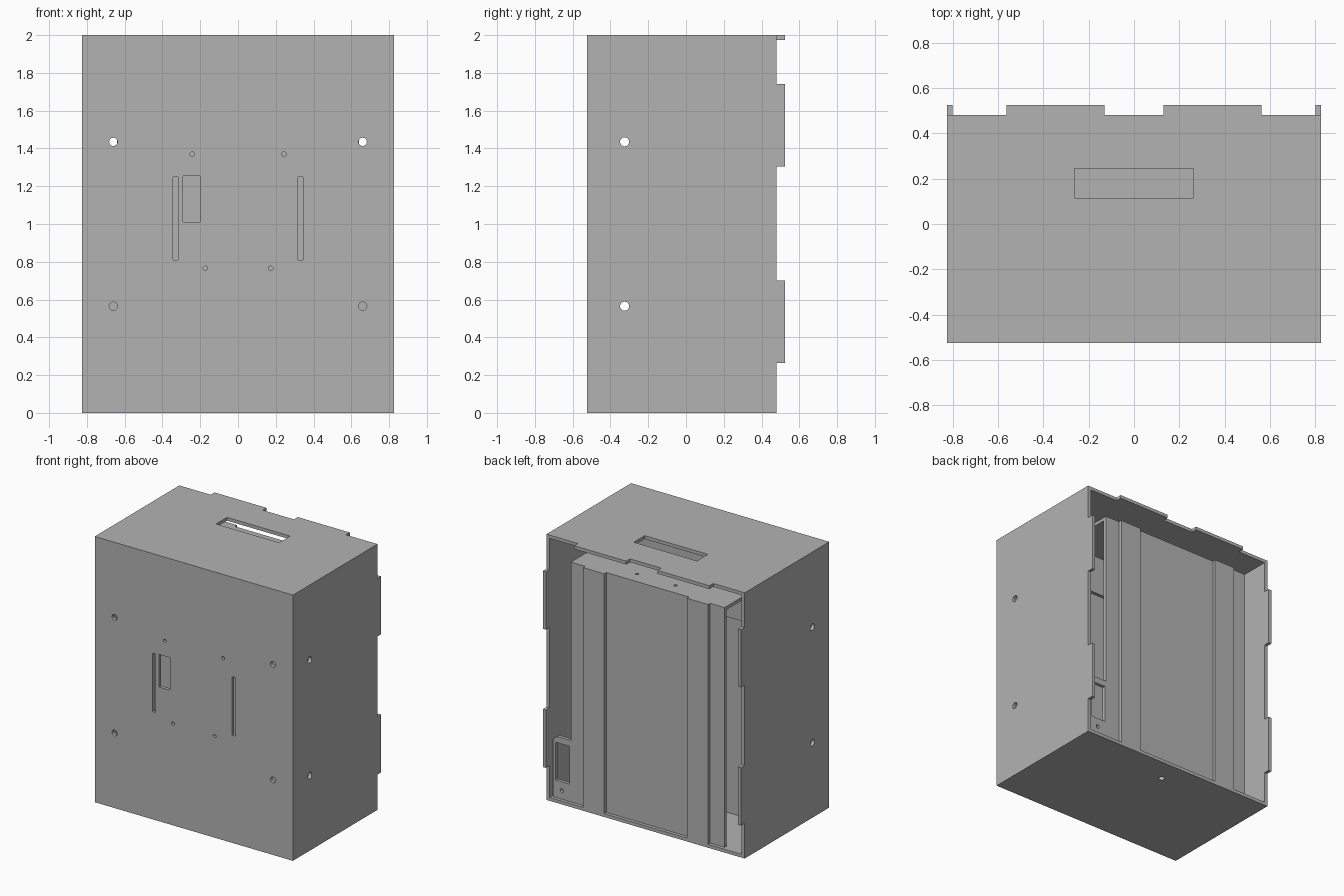
import bpy
import math
from mathutils import Matrix

if "Cube" in bpy.data.objects:
    bpy.data.objects.remove(bpy.data.objects["Cube"], do_unlink=True)

GREY = (0.45, 0.45, 0.45, 1)
grey = bpy.data.materials.new("sheet_grey")
grey.use_nodes = True
grey.diffuse_color = GREY
grey.node_tree.nodes["Principled BSDF"].inputs["Base Color"].default_value = GREY

# Half width, front, back, height and sheet thickness of the case
W, F, B, H, T = 0.825, -0.525, 0.48, 2.0, 0.025
TAB = 0.045


def rect(a0, a1, b0, b1):
    return [(a0, b0), (a1, b0), (a1, b1), (a0, b1)]


def circle(a, b, r, n=24):
    return [(a + r * math.cos(2 * math.pi * i / n),
             b + r * math.sin(2 * math.pi * i / n)) for i in range(n)]


def panel(name, axis, lo, hi, outline, holes=()):
    """Flat sheet across an axis, cut out of a filled 2D profile."""
    curve = bpy.data.curves.new(name, "CURVE")
    curve.dimensions = "2D"
    curve.fill_mode = "BOTH"
    curve.extrude = (hi - lo) / 2
    for loop in [outline, *holes]:
        spline = curve.splines.new("POLY")
        spline.points.add(len(loop) - 1)
        for point, (a, b) in zip(spline.points, loop):
            point.co = (a, b, 0, 1)
        spline.use_cyclic_u = True
        spline.use_smooth = False
    obj = bpy.data.objects.new(name, curve)
    bpy.context.collection.objects.link(obj)
    mid = (lo + hi) / 2
    columns = {"x": ((0, 1, 0), (0, 0, 1), (1, 0, 0)),
               "y": ((1, 0, 0), (0, 0, 1), (0, -1, 0)),
               "z": ((1, 0, 0), (0, 1, 0), (0, 0, 1))}[axis]
    spot = [mid if axis == k else 0 for k in "xyz"]
    obj.matrix_world = Matrix.Translation(spot) @ Matrix(columns).transposed().to_4x4()
    curve.materials.append(grey)
    bpy.ops.object.select_all(action="DESELECT")
    obj.select_set(True)
    bpy.context.view_layer.objects.active = obj
    bpy.ops.object.convert(target="MESH")
    return bpy.context.object


# Front panel with bolt holes, screw holes, slots and a window
bolts = (0.565, 1.435)
front_holes = [rect(-0.29, -0.2, 1.01, 1.255)]
for s in (-1, 1):
    front_holes += [circle(s * 0.66, z, 0.022) for z in bolts]
    front_holes += [circle(s * 0.243, 1.37, 0.012), circle(s * 0.173, 0.765, 0.012)]
    a, b = sorted((s * 0.318, s * 0.345))
    front_holes.append(rect(a, b, 0.81, 1.25))
panel("front_panel", "y", F, F + T, rect(-W, W, 0, H), front_holes)

# Side panels with two rear tabs each
side = [(F + T, 0), (B, 0)]
for z0, z1 in ((0.265, 0.7), (1.305, 1.74)):
    side += [(B, z0), (B + TAB, z0), (B + TAB, z1), (B, z1)]
side += [(B, H), (F + T, H)]
side_holes = [circle(-0.325, z, 0.024) for z in bolts]
panel("left_side", "x", W - T, W, side, side_holes)
panel("right_side", "x", -W, T - W, side, side_holes)

# Top panel with handle slot and two rear tabs
I = W - T
top = [(-I, F + T), (I, F + T), (I, B)]
for x1, x0 in ((0.563, 0.13), (-0.13, -0.563)):
    top += [(x1, B), (x1, B + TAB), (x0, B + TAB), (x0, B)]
top.append((-I, B))
panel("top_panel", "z", H - T, H, top, [rect(-0.263, 0.263, 0.115, 0.245)])

# Bottom panel with drain hole
panel("bottom_panel", "z", 0, T, rect(-I, I, F + T, B), [circle(0, 0.3, 0.022)])

# Inner cabinet, open at both sides
C, CF, CB, CH = 0.64, -0.02, 0.455, 1.83
panel("cabinet_top", "z", CH - T, CH, rect(-C, C, CF, CB),
      [circle(s * 0.16, 0.353, 0.012) for s in (-1, 1)])
panel("cabinet_back", "y", CB - T, CB, rect(-C, C, T, CH - T))
panel("cabinet_front_lower", "y", CF - T, CF, rect(-0.7, 0.7, T, 1.045))
panel("cabinet_front_upper", "y", CF - T, CF, rect(-C, C, 1.045, CH))
panel("cabinet_front_lip", "y", CF, CF + T, rect(-C, C, 1.51, CH - T))

# Raised vertical strips on the back of the cabinet
for label, s in (("left", 1), ("right", -1)):
    a, b = sorted((s * 0.345, s * 0.52))
    panel(label + "_back_strip", "y", CB, CB + T, rect(a, b, T, CH))

# Rounded foot bracket with window and screw hole
R, X, Z = 0.05, 0.79, 0.487
corner = [(X - R + R * math.cos(math.radians(t)), Z - R + R * math.sin(math.radians(t)))
          for t in range(0, 91, 15)]
panel("foot_bracket", "y", CB - T, CB, [(C, T), (X, T), *corner, (C, Z)],
      [rect(0.65, 0.77, 0.155, 0.44), circle(0.715, 0.09, 0.014)])
